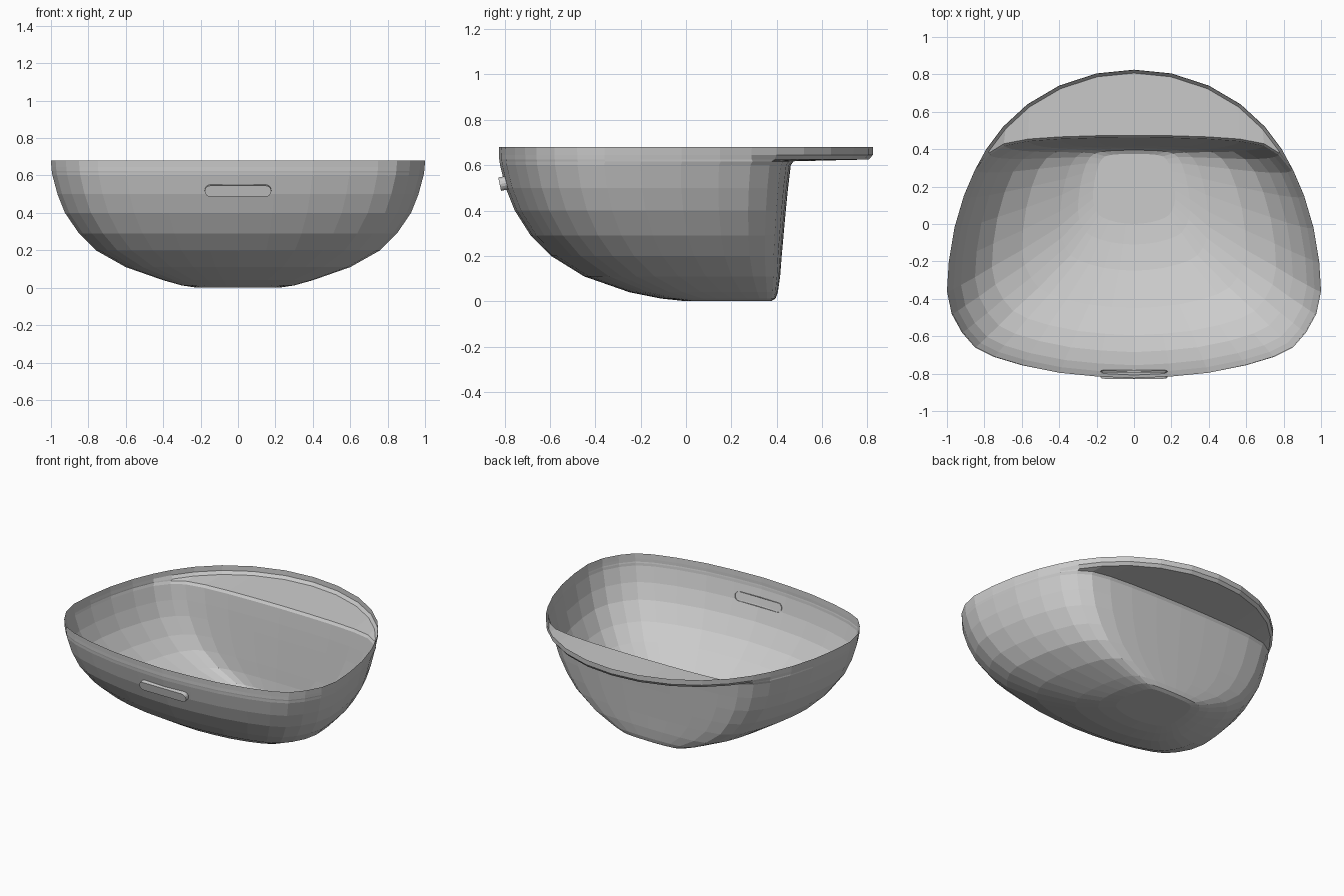
import bpy, bmesh, math
from mathutils import Matrix

old = bpy.data.objects.get("Cube")
if old:
    bpy.data.objects.remove(old, do_unlink=True)

grey = bpy.data.materials.new("light_grey_ceramic")
grey.use_nodes = True
colour = (0.6, 0.6, 0.6, 1)
grey.diffuse_color = colour
grey.node_tree.nodes["Principled BSDF"].inputs["Base Color"].default_value = colour


def finish(bm, name):
    mesh = bpy.data.meshes.new(name)
    bm.to_mesh(mesh)
    bm.free()
    mesh.materials.append(grey)
    obj = bpy.data.objects.new(name, mesh)
    bpy.context.collection.objects.link(obj)
    return obj


def mirrored(half):
    """Close a right-hand half outline, whose ends lie on the centre line."""
    return half + [(-x, y) for x, y in reversed(half[1:-1])]


# Half outlines: shared front and sides, then the rim and basin backs
shared = [(0, -.825), (.2, -.815), (.4, -.795), (.6, -.755), (.75, -.71),
          (.85, -.66), (.92, -.58), (.975, -.48), (1, -.36), (.99, -.2),
          (.96, -.02), (.91, .15), (.85, .29)]
rim = mirrored(shared + [(.79, .4), (.7, .52), (.57, .64), (.4, .74),
                         (.2, .805), (0, .825)])
basin = mirrored(shared + [(.78, .375), (.7, .425), (.57, .45), (.4, .462),
                           (.2, .468), (0, .47)])
FRONT, BACK = -.825, .47

# Basin levels: height, half width, front y, back y
levels = [(0, .22, 0, .375), (.012, .30, -.11, .395), (.04, .40, -.25, .405),
          (.11, .60, -.45, .415), (.2, .76, -.595, .422),
          (.29, .85, -.685, .43), (.4, .925, -.755, .44),
          (.5, .965, -.795, .45), (.6, .992, -.82, .462),
          (.617, .995, -.822, .474)]
rings = []
for z, width, front, back in levels:
    scale = (back - front) / (BACK - FRONT)
    rings.append([(x * width, front + (y - FRONT) * scale, z)
                  for x, y in basin])

# Back ledge and upright lip
rings.append([(x * (.98 if y > .35 else .996), y * (.978 if y > .35 else .998),
               .625) for x, y in rim])
rings.append([(x * .998, y * .998, .645) for x, y in rim])
rings.append([(x, y, .68) for x, y in rim])

bm = bmesh.new()
loops = [[bm.verts.new(p) for p in ring] for ring in rings]
bm.faces.new(loops[0])
for low, high in zip(loops, loops[1:]):
    for i in range(len(low)):
        j = (i + 1) % len(low)
        bm.faces.new((low[i], low[j], high[j], high[i]))
bmesh.ops.recalc_face_normals(bm, faces=bm.faces)
basin_obj = finish(bm, "basin_shell")

# Overflow slot: a raised capsule on the front wall
bm = bmesh.new()
radius, reach, steps = .03, .148, 8
outline = []
for side in (1, -1):
    for i in range(steps + 1):
        a = math.pi * i / steps - math.pi / 2
        outline.append((side * (reach + radius * math.cos(a)),
                        side * radius * math.sin(a)))
outer = [bm.verts.new((x, -.02, z)) for x, z in outline]
inner = [bm.verts.new((x, .016, z)) for x, z in outline]
bm.faces.new(outer)
for i in range(len(outer)):
    j = (i + 1) % len(outer)
    bm.faces.new((outer[i], inner[i], inner[j], outer[j]))
bmesh.ops.recalc_face_normals(bm, faces=bm.faces)
slot = finish(bm, "overflow_slot")
slot.location = (0, -.802, .52)
slot.rotation_euler.x = math.radians(12)

# Drain: a thin round plate on the floor
bm = bmesh.new()
bmesh.ops.create_cone(bm, cap_ends=True, segments=40, radius1=.133,
                      radius2=.133, depth=.003,
                      matrix=Matrix.Translation((0, .19, .0025)))
finish(bm, "drain_disc")
